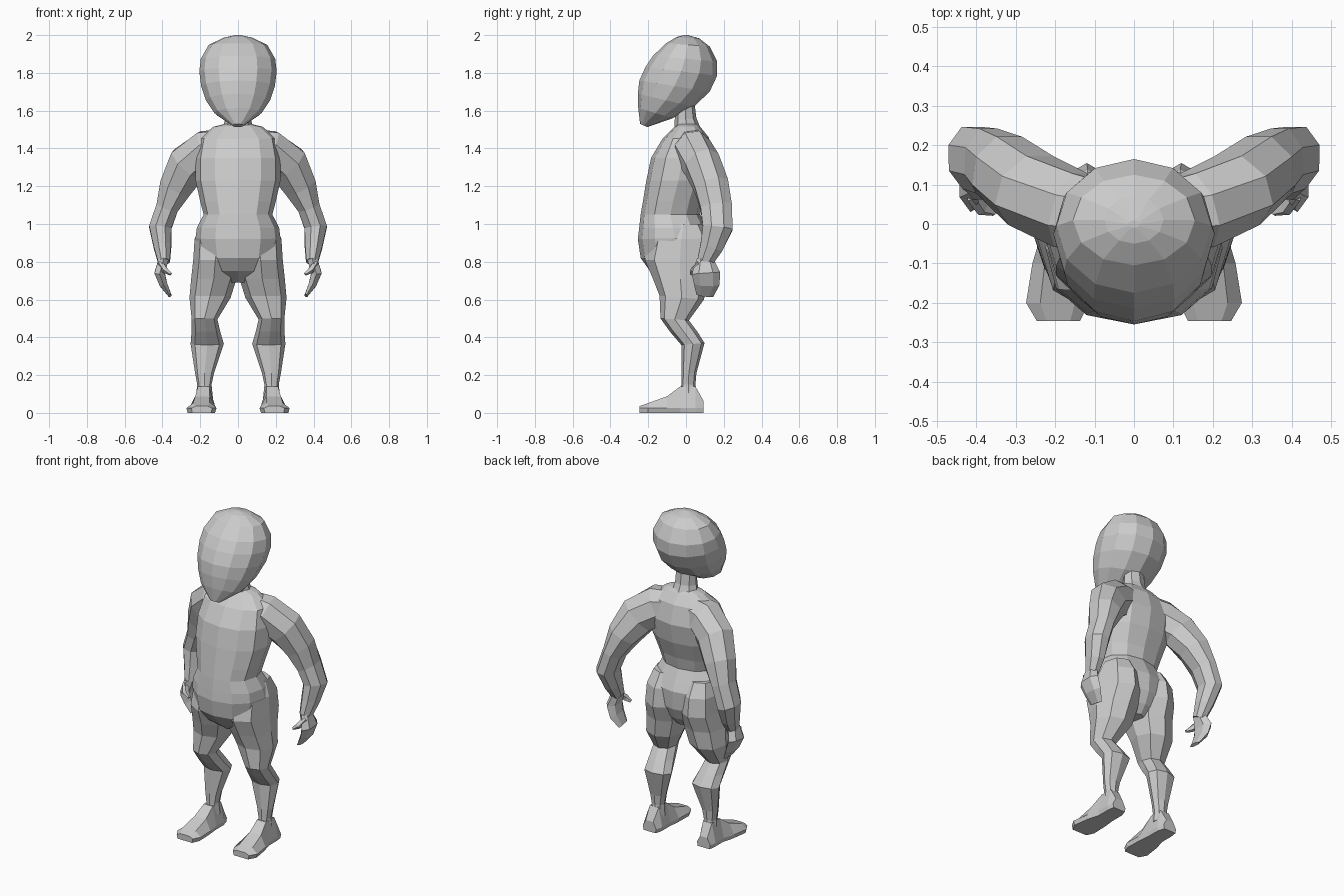
import bpy, bmesh, math
from mathutils import Vector

cube = bpy.data.objects.get("Cube")
if cube:
    bpy.data.objects.remove(cube, do_unlink=True)

clay = bpy.data.materials.new("plain_grey")
clay.use_nodes = True
GREY = (0.6, 0.6, 0.6, 1)
clay.diffuse_color = GREY
clay.node_tree.nodes["Principled BSDF"].inputs["Base Color"].default_value = GREY


def skin(name, rings, mirror=False):
    """Join equal-length rings of points into a closed flat-shaded part."""
    bm = bmesh.new()
    loops = [[bm.verts.new(p) for p in r] for r in rings]
    for a, b in zip(loops, loops[1:]):
        for i in range(len(a)):
            j = (i + 1) % len(a)
            bm.faces.new((a[i], a[j], b[j], b[i]))
    bm.faces.new(loops[0])
    bm.faces.new(loops[-1])
    bmesh.ops.recalc_face_normals(bm, faces=bm.faces)
    mesh = bpy.data.meshes.new(name)
    bm.to_mesh(mesh)
    bm.free()
    mesh.materials.append(clay)
    obj = bpy.data.objects.new(name, mesh)
    bpy.context.scene.collection.objects.link(obj)
    if mirror:
        mod = obj.modifiers.new("mirror", "MIRROR")
        mod.use_axis = (True, False, False)
        mod.use_mirror_merge = False


def ellipse(c, u, v, sides, phase=0.0, power=1.0):
    """Ring round c with half-axes u and v; power below 1 squares it off."""
    pts = []
    for i in range(sides):
        t = math.tau * (i + phase) / sides
        k, s = math.cos(t), math.sin(t)
        k = math.copysign(abs(k) ** power, k) if abs(k) > 1e-6 else 0
        s = math.copysign(abs(s) ** power, s) if abs(s) > 1e-6 else 0
        pts.append(c + u * k + v * s)
    return pts


def slices(name, rows, sides, mirror=False, power=1.0):
    """Rows: centre x, half width, front (y, z), back (y, z)."""
    rings = []
    for x, w, front, back in rows:
        f, b = Vector((x, *front)), Vector((x, *back))
        rings.append(ellipse((f + b) / 2, Vector((w, 0, 0)), (b - f) / 2,
                             sides, 0, power))
    skin(name, rings, mirror)


def tube(name, rows, sides):
    """Mirrored limb. Rows: centre, half width, half depth along a path."""
    centres = [Vector(r[0]) for r in rows]
    rings = []
    for i, (c, w, d) in enumerate(rows):
        along = (centres[min(i + 1, len(rows) - 1)] - centres[max(i - 1, 0)]).normalized()
        v = Vector((0, 1, 0))
        v = (v - along * v.dot(along)).normalized()
        rings.append(ellipse(centres[i], v.cross(along) * w, v * d, sides, 0.5))
    skin(name, rings, mirror=True)


# Egg-shaped head with an upright face and pointed chin
slices("head", [
    (0, .03, (-.243, 1.53), (-.205, 1.513)),
    (0, .125, (-.253, 1.615), (-.07, 1.56)),
    (0, .17, (-.255, 1.69), (.04, 1.62)),
    (0, .195, (-.247, 1.76), (.125, 1.70)),
    (0, .205, (-.215, 1.83), (.165, 1.785)),
    (0, .197, (-.175, 1.89), (.165, 1.86)),
    (0, .155, (-.105, 1.957), (.125, 1.94)),
    (0, .075, (-.05, 1.99), (.07, 1.983)),
    (0, .015, (-.01, 2.0), (.01, 2.0)),
], 12)

slices("neck", [
    (0, .085, (-.06, 1.49), (.085, 1.49)),
    (0, .068, (-.06, 1.55), (.055, 1.56)),
    (0, .062, (-.05, 1.62), (.04, 1.68)),
], 8)

# Round-bellied torso with a nipped waist
slices("torso", [
    (0, .05, (-.11, .69), (.06, .70)),
    (0, .15, (-.19, .75), (.10, .75)),
    (0, .205, (-.24, .82), (.13, .82)),
    (0, .225, (-.255, .92), (.135, .93)),
    (0, .218, (-.248, .98), (.11, .98)),
    (0, .182, (-.24, 1.05), (.075, 1.05)),
    (0, .20, (-.228, 1.12), (.09, 1.12)),
    (0, .225, (-.21, 1.23), (.13, 1.23)),
    (0, .225, (-.185, 1.35), (.15, 1.35)),
    (0, .205, (-.125, 1.45), (.12, 1.46)),
    (0, .13, (-.06, 1.515), (.075, 1.515)),
    (0, .07, (-.045, 1.53), (.06, 1.53)),
], 12, power=0.9)

# Arms swept out and back, elbows bent
tube("arm", [
    ((.05, .02, 1.42), .09, .085),
    ((.16, .035, 1.39), .117, .105),
    ((.262, .085, 1.315), .118, .102),
    ((.328, .135, 1.20), .094, .098),
    ((.374, .16, 1.09), .064, .09),
    ((.412, .168, .98), .064, .086),
    ((.40, .135, .88), .05, .066),
    ((.392, .10, .80), .034, .045),
], 8)

tube("hand", [
    ((.392, .10, .82), .03, .042),
    ((.415, .105, .74), .032, .075),
    ((.395, .11, .68), .024, .068),
    ((.36, .10, .62), .01, .045),
], 6)

tube("thumb", [
    ((.41, .075, .79), .018, .022),
    ((.385, .04, .755), .018, .02),
    ((.355, .03, .735), .009, .01),
], 5)

# Legs: hips and buttocks, full thighs, forward knees, calves set back
slices("leg", [
    (.115, .085, (-.12, 1.0), (.09, 1.0)),
    (.118, .112, (-.19, .92), (.14, .92)),
    (.12, .117, (-.218, .81), (.155, .81)),
    (.128, .12, (-.175, .71), (.115, .71)),
    (.148, .109, (-.14, .62), (.095, .60)),
    (.177, .068, (-.135, .50), (.015, .49)),
    (.17, .076, (-.085, .43), (.06, .43)),
    (.163, .088, (-.025, .36), (.098, .37)),
    (.177, .05, (-.025, .21), (.055, .21)),
    (.178, .038, (-.025, .15), (.05, .15)),
    (.178, .045, (-.03, .08), (.06, .08)),
], 8, mirror=True, power=0.9)

# Feet: wedge sections from heel to toe
foot = []
for y, x, w, h in [(.092, .185, .045, .065), (.05, .182, .055, .14),
                   (-.03, .182, .055, .14), (-.10, .188, .07, .088),
                   (-.20, .194, .08, .052), (-.246, .192, .055, .036)]:
    foot.append([Vector((x + w * s, y, z)) for s, z in
                 [(-.9, 0), (.9, 0), (1, .025), (.55, h), (-.55, h), (-1, .025)]])
skin("foot", foot, mirror=True)
